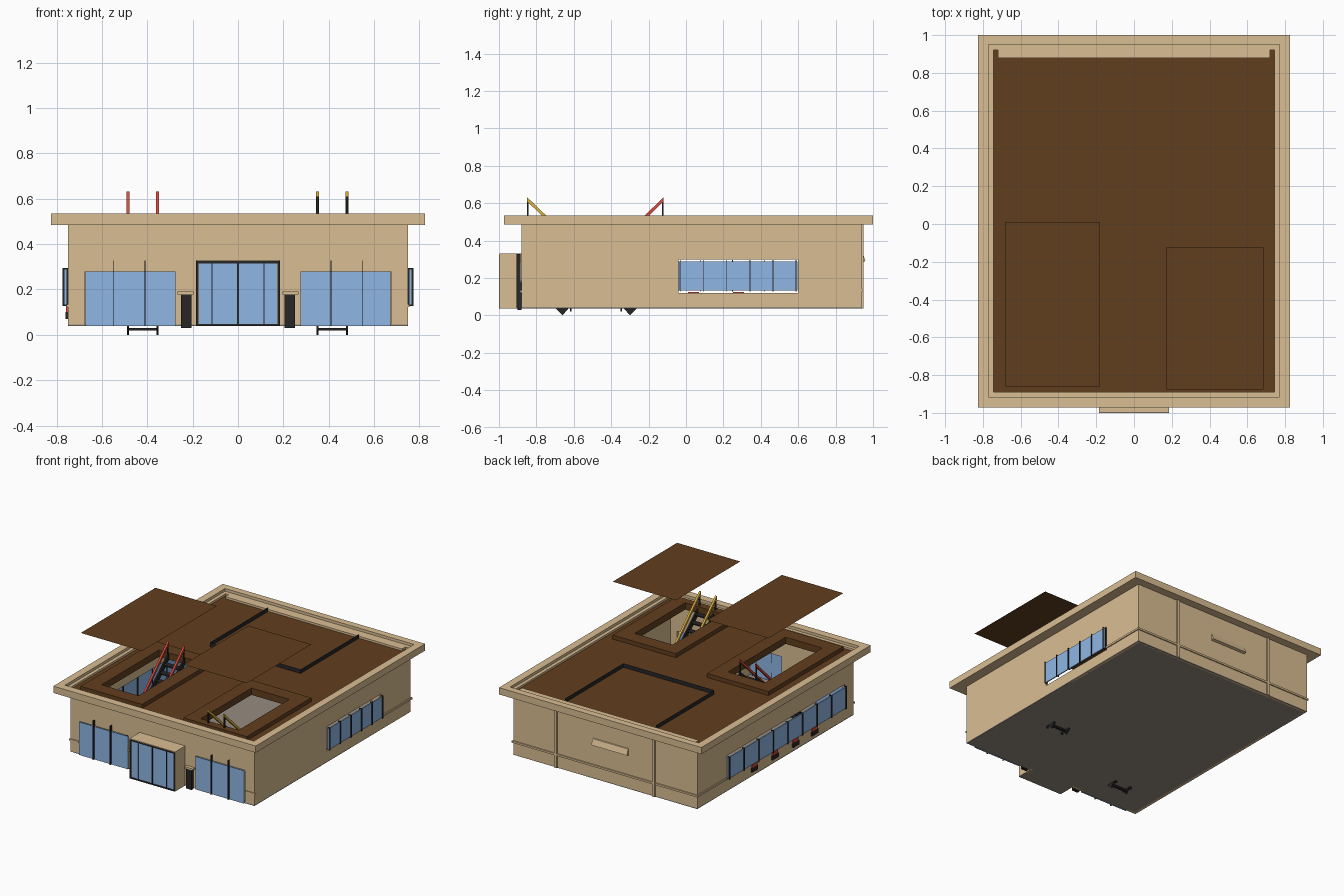
import bpy
import bmesh
from mathutils import Vector

cube = bpy.data.objects.get("Cube")
if cube:
    bpy.data.objects.remove(cube, do_unlink=True)


def material(name, r, g, b):
    lin = [((c / 255 + 0.055) / 1.055) ** 2.4 for c in (r, g, b)]
    m = bpy.data.materials.new(name)
    m.use_nodes = True
    m.diffuse_color = (*lin, 1)
    m.node_tree.nodes["Principled BSDF"].inputs["Base Color"].default_value = (*lin, 1)
    return m


TAN = material("tan_stucco", 218, 190, 147)
BROWN = material("brown_roofing", 97, 62, 30)
GLASS = material("blue_glass", 143, 183, 228)
BLACK = material("black_metal", 38, 38, 38)
RED = material("red_paint", 215, 75, 62)
YELLOW = material("yellow_paint", 222, 178, 62)
FLOOR = material("grey_floor", 150, 140, 127)


def finish(name, bm, mat):
    bmesh.ops.recalc_face_normals(bm, faces=bm.faces)
    mesh = bpy.data.meshes.new(name)
    bm.to_mesh(mesh)
    bm.free()
    mesh.materials.append(mat)
    ob = bpy.data.objects.new(name, mesh)
    bpy.context.collection.objects.link(ob)
    return ob


def box(name, xr, yr, zr, mat):
    bm = bmesh.new()
    bmesh.ops.create_cube(bm, size=1)
    for v in bm.verts:
        v.co = [r[0] if c < 0 else r[1] for c, r in zip(v.co, (xr, yr, zr))]
    return finish(name, bm, mat)


def sheet(name, corners, mat):
    """Single flat face without thickness."""
    bm = bmesh.new()
    bm.faces.new([bm.verts.new(c) for c in corners])
    return finish(name, bm, mat)


def pull(bm, offset):
    ext = bmesh.ops.extrude_face_region(bm, geom=bm.faces[:], use_keep_orig=True)
    moved = [g for g in ext["geom"] if isinstance(g, bmesh.types.BMVert)]
    bmesh.ops.translate(bm, verts=moved, vec=Vector(offset))


def slab(name, axis, w, thick, ur, vr, holes, mat):
    """Flat slab across one axis with rectangular holes (u0, u1, v0, v1)."""
    place = {"x": lambda u, v: (w, u, v), "y": lambda u, v: (u, w, v), "z": lambda u, v: (u, v, w)}[axis]
    us = sorted({*ur, *(h[i] for h in holes for i in (0, 1))})
    vs = sorted({*vr, *(h[i] for h in holes for i in (2, 3))})
    bm = bmesh.new()
    for u0, u1 in zip(us, us[1:]):
        for v0, v1 in zip(vs, vs[1:]):
            cu, cv = (u0 + u1) / 2, (v0 + v1) / 2
            if any(h[0] < cu < h[1] and h[2] < cv < h[3] for h in holes):
                continue
            bm.faces.new([bm.verts.new(place(*p)) for p in ((u0, v0), (u1, v0), (u1, v1), (u0, v1))])
    bmesh.ops.remove_doubles(bm, verts=bm.verts, dist=1e-5)
    pull(bm, [thick if a == axis else 0 for a in "xyz"])
    return finish(name, bm, mat)


def prism(name, profile, x0, x1, mat):
    """Side profile of (y, z) points pulled along x."""
    bm = bmesh.new()
    bm.faces.new([bm.verts.new((x0, y, z)) for y, z in profile])
    pull(bm, (x1 - x0, 0, 0))
    return finish(name, bm, mat)


W, FRONT, BACK, BASE, EAVE, ROOF = 0.75, -0.88, 0.94, 0.038, 0.485, 0.5

# Floor and walls
box("floor", (-W, W), (FRONT, BACK), (BASE, 0.045), FLOOR)
box("porch_floor", (-0.185, 0.185), (-0.998, FRONT), (BASE, 0.045), FLOOR)
slab("front_wall", "y", FRONT, 0.02, (-W, W), (BASE, EAVE),
     [(-0.675, -0.275, BASE, 0.28), (0.275, 0.675, BASE, 0.28), (-0.175, 0.175, BASE, 0.32)], TAN)
slab("back_wall", "y", BACK, -0.02, (-W, W), (BASE, EAVE), [], TAN)
slab("left_wall", "x", W, -0.02, (FRONT, BACK), (BASE, EAVE), [(-0.04, 0.6, 0.12, 0.3)], TAN)
slab("right_wall", "x", -W, 0.02, (FRONT, BACK), (BASE, EAVE), [(-0.78, 0.6, 0.12, 0.3)], TAN)

# Cornice, inner ledge and roof deck
slab("cornice", "z", EAVE, 0.05, (-0.825, 0.825), (-0.972, 1), [(-0.77, 0.77, -0.915, 0.95)], TAN)
slab("inner_ledge", "z", EAVE, 0.03, (-0.77, 0.77), (-0.915, 0.95), [(-0.745, 0.745, -0.89, 0.92)], TAN)
box("back_ledge", (-0.72, 0.72), (0.88, 0.92), (ROOF, 0.515), TAN)
HATCHES = [(-0.58, -0.28, -0.76, -0.09), (0.27, 0.58, -0.82, -0.23)]
COVERS = [(-0.68, -0.18, -0.86, 0.01), (0.17, 0.685, -0.875, -0.125)]
slab("roof_deck", "z", ROOF, -0.012, (-0.745, 0.745), (-0.89, 0.92), HATCHES, BROWN)
for hatch, (x0, x1, y0, y1) in zip(HATCHES, COVERS):
    slab("hatch_curb", "z", ROOF - 0.02, 0.05, (x0, x1), (y0, y1), [hatch], BROWN)
    sheet("floating_cover", [(x, y, 0.923) for x, y in ((x0, y0), (x1, y0), (x1, y1), (x0, y1))], BROWN)

# Black roof kerb of thin upright sheets
KERB = [(-0.37, 0.88), (-0.37, 0.2), (0.37, 0.2), (0.37, 0.88)]
for a, b in zip(KERB, KERB[1:]):
    sheet("roof_kerb", [(*a, ROOF), (*b, ROOF), (*b, 0.53), (*a, 0.53)], BLACK)

# Porch with glazed doors
for s in (-1, 1):
    box("porch_side", sorted((s * 0.172, s * 0.186)), (-0.998, FRONT), (BASE, 0.33), TAN)
    box("door_jamb", sorted((s * 0.174, s * 0.185)), (-1, -0.99), (BASE, 0.325), BLACK)
box("porch_roof", (-0.186, 0.186), (-0.998, FRONT), (0.315, 0.33), TAN)
box("door_glass", (-0.175, 0.175), (-0.996, -0.99), (BASE, 0.318), GLASS)
for z in (BASE, 0.315):
    box("door_rail", (-0.185, 0.185), (-1, -0.99), (z, z + 0.01), BLACK)
for x, w in ((-0.115, 0.002), (0, 0.005), (0.115, 0.002)):
    box("door_mullion", (x - w, x + w), (-1, -0.99), (BASE, 0.32), BLACK)

# Front windows, fins and entry boxes
for s in (-1, 1):
    box("front_glass", sorted((s * 0.275, s * 0.672)), (-0.89, -0.884), (BASE, 0.28), GLASS)
    for x in (0.41, 0.55):
        box("window_fin", (s * x - 0.002, s * x + 0.002), (-0.905, -0.885), (BASE, 0.327), BLACK)
    box("entry_box", sorted((s * 0.205, s * 0.252)), (-0.9, FRONT), (0.03, 0.178), BLACK)
    box("entry_box_cap", sorted((s * 0.196, s * 0.266)), (-0.905, FRONT), (0.178, 0.19), TAN)


# Side windows standing just proud of the walls
def side_window(s, y0, y1, panes):
    box("side_glass", sorted((s * 0.757, s * 0.765)), (y0 + 0.004, y1 - 0.004), (0.133, 0.288), GLASS)
    for i in range(panes + 1):
        y = y0 + 0.012 + (y1 - y0 - 0.024) * i / panes
        box("side_mullion", sorted((s * 0.75, s * 0.773)), (y - 0.002, y + 0.002), (0.128, 0.295), BLACK)


side_window(1, -0.04, 0.6, 5)
side_window(-1, -0.78, 0.6, 8)
for y in (0.28, 0.04, -0.2, -0.42):
    box("wall_bracket", (-0.76, -W), (y - 0.035, y + 0.035), (0.07, 0.1), BLACK)
    box("wall_bracket_top", (-0.758, -W), (y - 0.03, y + 0.03), (0.1, 0.125), RED)

# Back wall trim and awning
for x in (-0.4, 0.4):
    box("back_rib", (x - 0.01, x + 0.01), (BACK, 0.95), (BASE, EAVE), TAN)
box("back_band", (-0.757, 0.757), (BACK, 0.948), (0.128, 0.142), TAN)
for s in (-1, 1):
    box("side_band", sorted((s * W, s * 0.757)), (0.6, 0.948), (0.128, 0.142), TAN)
    box("corner_band", sorted((s * 0.68, s * 0.757)), (-0.886, FRONT), (0.122, 0.134), TAN)
prism("back_awning", [(BACK, 0.285), (0.96, 0.29), (0.945, 0.332), (BACK, 0.335)], -0.19, 0.1, TAN)


# Stairs climbing through the hatches
def stairs(xs, foot, top, d, rail_mat):
    run = top - foot
    for x in xs:
        a, b = x - 0.005, x + 0.005
        prism("stair_stringer", [(foot, 0), (foot + d * 0.03, 0.035), (top, 0.49), (top, 0.54),
                                 (foot - d * 0.035, 0.035)], a, b, BLACK)
        prism("stair_rail", [(foot + d * 0.04, 0.12), (top, 0.61), (top, 0.632), (foot + d * 0.04, 0.142)],
              x - 0.007, x + 0.007, rail_mat)
        for y, z in ((top - d * 0.005, 0.5), (foot + d * 0.045, 0.02)):
            box("stair_post", (a, b), (y - 0.004, y + 0.004), (z, z + 0.115), BLACK)
    box("stair_foot_bar", xs, (foot - 0.01, foot + 0.01), (0.018, 0.03), BLACK)
    for i in range(1, 12):
        y, z = foot + run * i / 12, 0.52 * i / 12
        box("stair_tread", xs, (y - 0.022, y + 0.022), (z, z + 0.008), BLACK)


stairs((-0.485, -0.355), -0.66, -0.12, 1, RED)
stairs((0.35, 0.48), -0.3, -0.85, -1, YELLOW)
